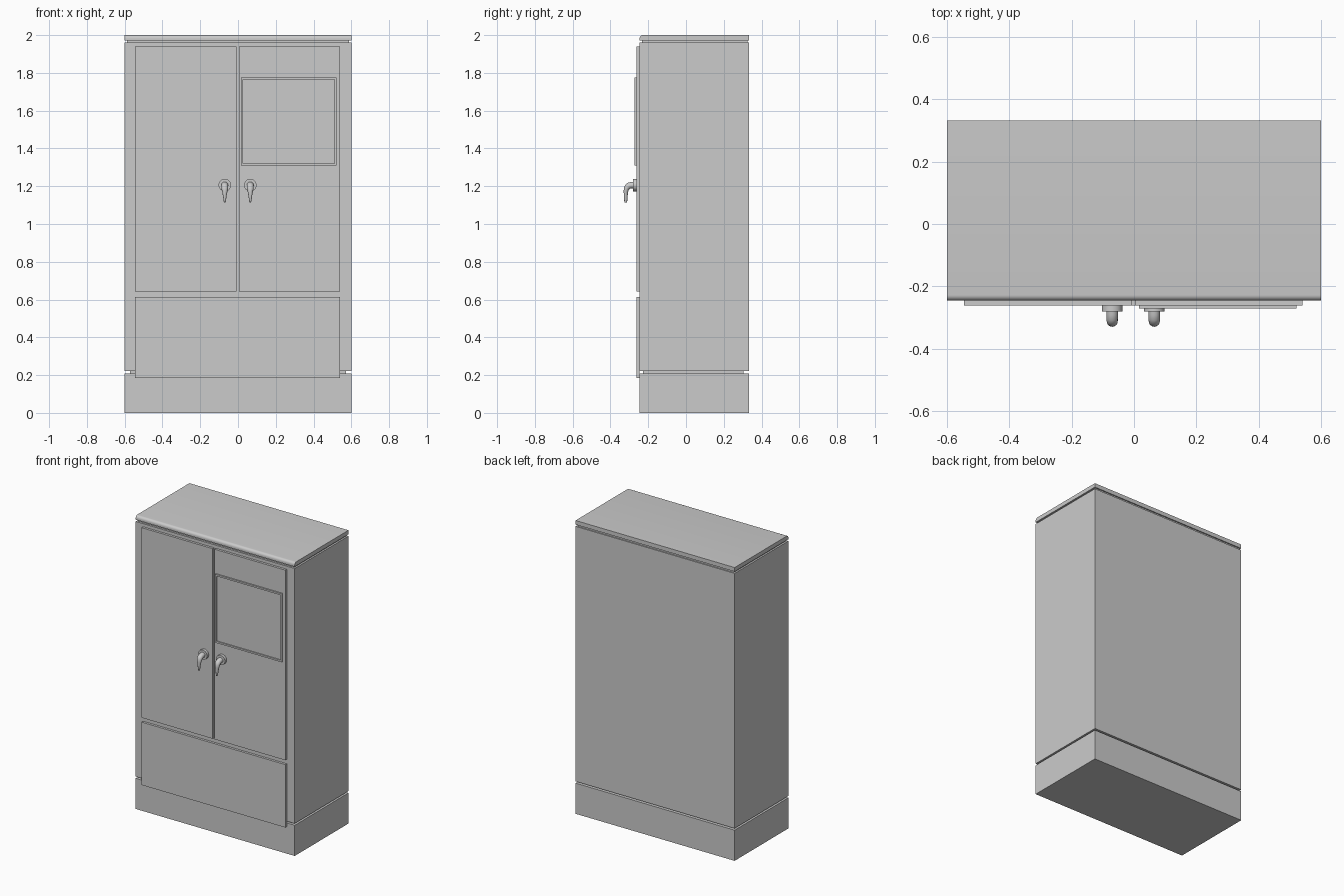
import bpy, bmesh, math
from mathutils import Matrix

if "Cube" in bpy.data.objects:
    bpy.data.objects.remove(bpy.data.objects["Cube"])


def finish(name, bm, smooth=False):
    bmesh.ops.recalc_face_normals(bm, faces=bm.faces[:])
    mesh = bpy.data.meshes.new(name)
    bm.to_mesh(mesh)
    bm.free()
    ob = bpy.data.objects.new(name, mesh)
    bpy.context.collection.objects.link(ob)
    if smooth:
        bpy.ops.object.select_all(action='DESELECT')
        ob.select_set(True)
        bpy.context.view_layer.objects.active = ob
        bpy.ops.object.shade_smooth_by_angle(angle=math.radians(35))
    return ob


def box_mesh(x0, x1, y0, y1, z0, z1):
    bm = bmesh.new()
    bmesh.ops.create_cube(bm, size=1)
    for v in bm.verts:
        v.co = ((x0, x1)[v.co.x > 0], (y0, y1)[v.co.y > 0], (z0, z1)[v.co.z > 0])
    return bm


def box(name, *bounds):
    return finish(name, box_mesh(*bounds))


FRONT, BACK, DOOR = -0.246, 0.333, -0.262

# Cabinet shell: plinth, body and the recessed seams between them
box("plinth", -0.6, 0.6, FRONT, BACK, 0, 0.209)
box("plinth_seam", -0.573, 0.573, -0.228, 0.304, 0.209, 0.221)
box("cabinet_body", -0.6, 0.6, FRONT, BACK, 0.221, 1.96)
box("lid_seam", -0.588, 0.588, -0.233, 0.325, 1.96, 1.972)

# Lid with rounded upper front edge
bm = box_mesh(-0.6, 0.6, FRONT, BACK, 1.972, 2.0)
edge = [e for e in bm.edges if all(v.co.y < 0 and v.co.z > 1.99 for v in e.verts)]
bmesh.ops.bevel(bm, geom=edge, offset=0.018, segments=6, profile=0.5, affect='EDGES')
finish("lid", bm, smooth=True)

# Doors and lower panel
box("left_door", -0.545, -0.008, DOOR, FRONT, 0.643, 1.939)
box("right_door", 0.005, 0.541, DOOR, FRONT, 0.643, 1.939)
box("lower_panel", -0.545, 0.541, DOOR, FRONT, 0.184, 0.613)

# Window frame with recessed pane
bm = box_mesh(0.016, 0.521, -0.272, DOOR, 1.309, 1.776)
bm.normal_update()
face = min(bm.faces, key=lambda f: f.calc_center_median().y)
bmesh.ops.inset_region(bm, faces=[face], thickness=0.016)
pane = bmesh.ops.extrude_face_region(bm, geom=[face])["geom"]
bmesh.ops.translate(bm, vec=(0, 0.008, 0),
                    verts=[g for g in pane if isinstance(g, bmesh.types.BMVert)])
if face.is_valid:
    bmesh.ops.delete(bm, geom=[face], context='FACES_ONLY')
finish("window_frame", bm)


def handle(side, x):
    # Round mounting plate
    bm = bmesh.new()
    bmesh.ops.create_cone(bm, cap_ends=True, segments=32, radius1=0.033, radius2=0.033,
                          depth=0.02, matrix=Matrix.Translation((x, DOOR - 0.009, 1.206))
                          @ Matrix.Rotation(math.pi / 2, 4, 'X'))
    finish(side + "_handle_plate", bm, smooth=True)

    # Bent tapered lever: (y, z, ring tilt in degrees, half width, half thickness)
    path = [(-0.275, 1.206, 0, 0.019, 0.018), (-0.292, 1.205, 0, 0.018, 0.017),
            (-0.303, 1.202, 22, 0.018, 0.017), (-0.311, 1.195, 45, 0.018, 0.016),
            (-0.316, 1.185, 67, 0.017, 0.014), (-0.318, 1.172, 85, 0.014, 0.012),
            (-0.319, 1.15, 90, 0.010, 0.010), (-0.319, 1.122, 90, 0.006, 0.008),
            (-0.319, 1.114, 90, 0.004, 0.006)]
    bm = bmesh.new()
    n, rings = 16, []
    for y, z, tilt, w, t in path:
        a = math.radians(tilt)
        ring = []
        for i in range(n):
            u = 2 * math.pi * i / n
            s = t * math.sin(u)
            ring.append(bm.verts.new((x + w * math.cos(u), y - s * math.sin(a),
                                      z + s * math.cos(a))))
        rings.append(ring)
    for a, b in zip(rings, rings[1:]):
        for i in range(n):
            bm.faces.new((a[i], a[(i + 1) % n], b[(i + 1) % n], b[i]))
    bm.faces.new(rings[0])
    bm.faces.new(rings[-1])
    finish(side + "_handle_lever", bm, smooth=True)


# Door handles
for side, x in (("left", -0.07), ("right", 0.065)):
    handle(side, x)
